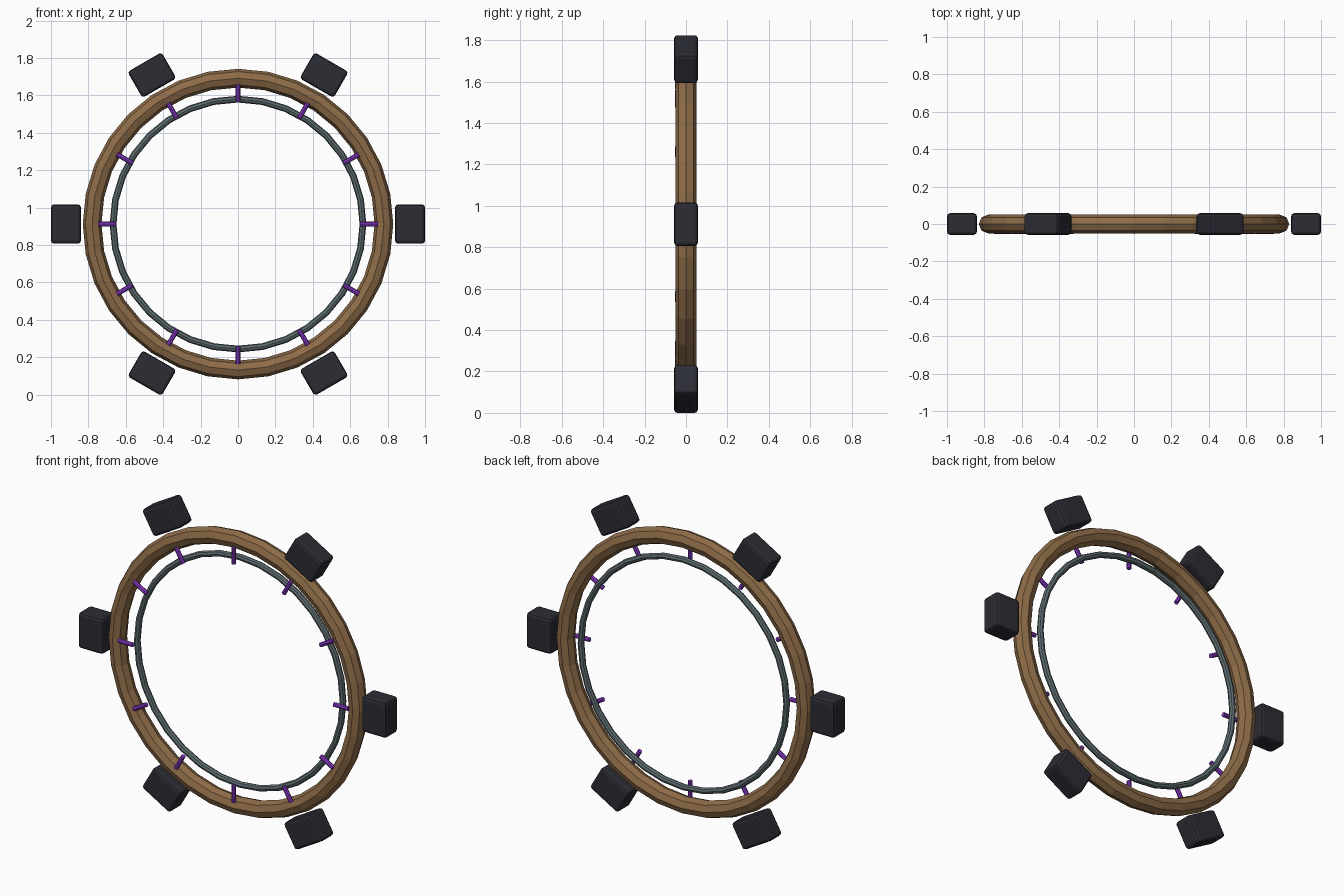
import bpy
from math import cos, sin, pi, radians
from mathutils import Matrix

CENTRE_Z = 0.912

cube = bpy.data.objects.get("Cube")
if cube:
    bpy.data.objects.remove(cube, do_unlink=True)


def material(name, colour):
    mat = bpy.data.materials.new(name)
    mat.use_nodes = True
    mat.diffuse_color = (*colour, 1)
    mat.node_tree.nodes["Principled BSDF"].inputs["Base Color"].default_value = (*colour, 1)
    return mat


wood = material("brown wood", (0.27, 0.15, 0.065))
steel = material("grey steel", (0.11, 0.15, 0.16))
purple = material("purple", (0.25, 0.04, 0.58))
black = material("dark grey", (0.025, 0.025, 0.035))


def finish(name, mat):
    obj = bpy.context.object
    obj.name = name
    obj.data.materials.append(mat)
    return obj


def hoop(name, radius, thickness, sides, y, mat):
    bpy.ops.mesh.primitive_torus_add(
        major_radius=radius, minor_radius=thickness, major_segments=32,
        minor_segments=sides, location=(0, y, CENTRE_Z), rotation=(pi / 2, 0, 0))
    return finish(name, mat)


def place(obj, angle, radius, y):
    # Local x points outwards along the spoke
    spot = Matrix.Translation((radius * cos(angle), y, CENTRE_Z + radius * sin(angle)))
    obj.matrix_world = spot @ Matrix.Rotation(-angle, 4, 'Y')


# Outer wooden rim and thin inner hoop
hoop("outer_rim", 0.78, 0.05, 8, 0, wood)
hoop("inner_hoop", 0.668, 0.018, 8, 0.02, steel)

# Short pegs across the gap on the front
for i in range(12):
    bpy.ops.mesh.primitive_cylinder_add(vertices=8, radius=0.013, depth=0.095)
    peg = finish(f"peg_{i + 1}", purple)
    peg.data.transform(Matrix.Rotation(pi / 2, 4, 'Y'))
    place(peg, radians(30 * i), 0.7, -0.04)

# Rounded blocks around the outside
for i in range(6):
    bpy.ops.mesh.primitive_cube_add(size=1)
    block = finish(f"outer_block_{i + 1}", black)
    block.data.transform(Matrix.Diagonal((0.16, 0.115, 0.21, 1)))
    place(block, radians(60 * i), 0.92, 0)
    bevel = block.modifiers.new("rounded edges", 'BEVEL')
    bevel.width = 0.016
    bevel.segments = 2
